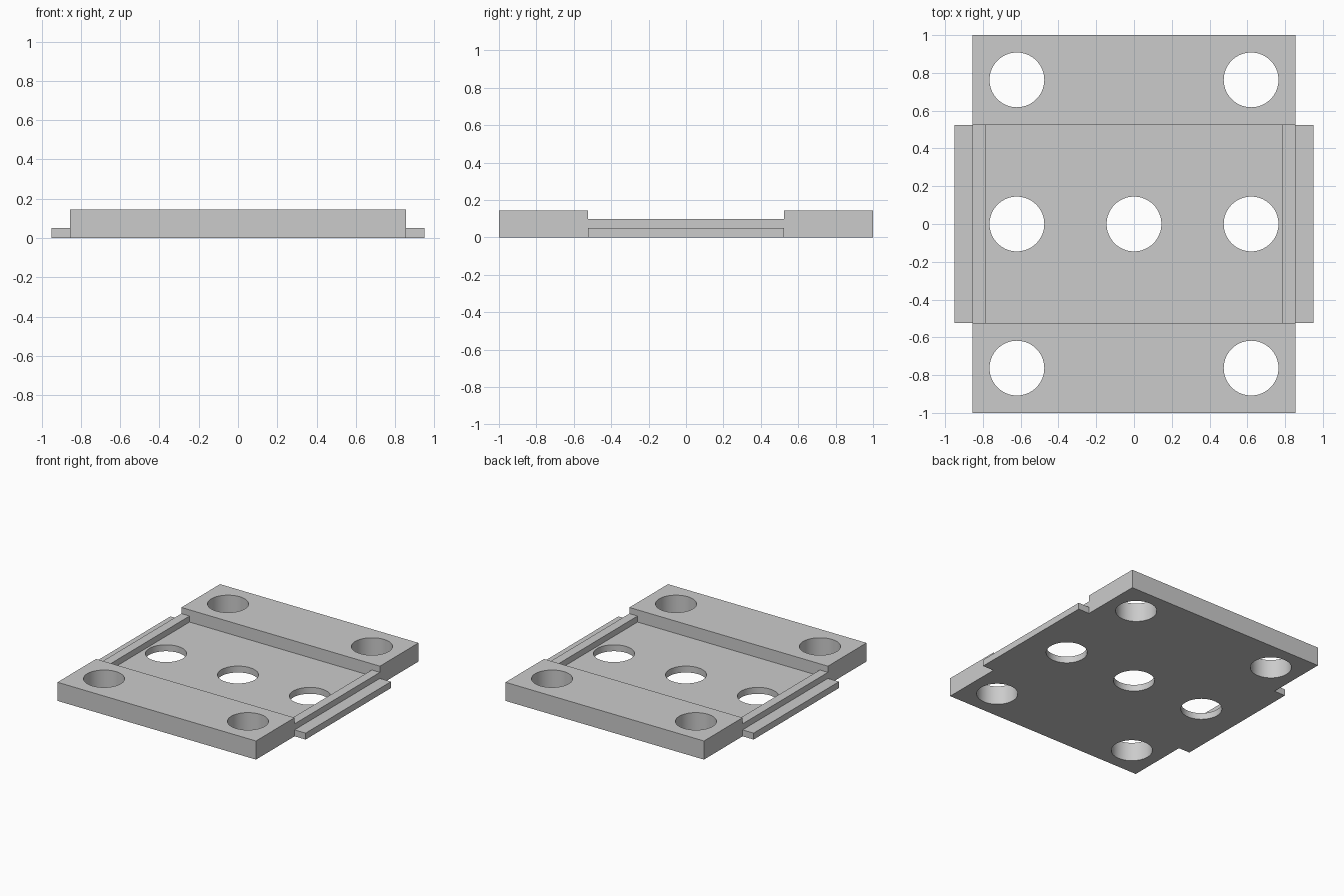
import bpy
import bmesh
from mathutils import Matrix, Vector

HALF_X, HALF_Y, HEIGHT = 0.855, 1.0, 0.145   # main body
FLOOR, LIP_TOP = 0.05, 0.097                 # recess levels
LIP_X, RECESS_Y = 0.785, 0.525               # recess extents
TAB_X = 0.95                                 # outer edge of side tabs
HOLE_X, HOLE_Y, HOLE_R = 0.62, 0.763, 0.145

cube = bpy.data.objects.get("Cube")
if cube:
    bpy.data.objects.remove(cube, do_unlink=True)

grey = bpy.data.materials.new("light grey")
grey.use_nodes = True
colour = (0.6, 0.6, 0.6, 1)
grey.diffuse_color = colour
grey.node_tree.nodes["Principled BSDF"].inputs["Base Color"].default_value = colour


def finish(name, bm):
    bmesh.ops.recalc_face_normals(bm, faces=bm.faces)
    mesh = bpy.data.meshes.new(name)
    bm.to_mesh(mesh)
    bm.free()
    mesh.materials.append(grey)
    obj = bpy.data.objects.new(name, mesh)
    bpy.context.collection.objects.link(obj)
    return obj


def box(name, low, high):
    low, high = Vector(low), Vector(high)
    bm = bmesh.new()
    place = Matrix.Translation((low + high) / 2) @ Matrix.Diagonal((high - low).to_4d())
    place[3][3] = 1
    bmesh.ops.create_cube(bm, size=1, matrix=place)
    return finish(name, bm)


def activate(obj):
    bpy.ops.object.select_all(action="DESELECT")
    obj.select_set(True)
    bpy.context.view_layer.objects.active = obj


def cut(obj, cutter):
    mod = obj.modifiers.new("cut", "BOOLEAN")
    mod.operation = "DIFFERENCE"
    mod.solver = "EXACT"
    mod.object = cutter
    cutter.hide_render = True
    activate(obj)
    bpy.ops.object.modifier_apply(modifier=mod.name)
    bpy.data.objects.remove(cutter, do_unlink=True)


# Main plate
plate = box("base_plate", (-HALF_X, -HALF_Y, 0), (HALF_X, HALF_Y, HEIGHT))

# Stepped recess across the middle, leaving a low lip on each side
right_half = [(LIP_X, FLOOR), (LIP_X, LIP_TOP), (1, LIP_TOP), (1, 0.3)]
profile = right_half + [(-x, z) for x, z in reversed(right_half)]
bm = bmesh.new()
face = bm.faces.new([bm.verts.new((x, -RECESS_Y, z)) for x, z in profile])
extruded = bmesh.ops.extrude_face_region(bm, geom=[face], use_keep_orig=True)
moved = [v for v in extruded["geom"] if isinstance(v, bmesh.types.BMVert)]
bmesh.ops.translate(bm, verts=moved, vec=(0, 2 * RECESS_Y, 0))
cut(plate, finish("recess_cutter", bm))

# Four corner holes and a row of three through the recess
holes = [(sx * HOLE_X, sy * HOLE_Y) for sx in (-1, 1) for sy in (-1, 0, 1)] + [(0, 0)]
bm = bmesh.new()
for x, y in holes:
    bmesh.ops.create_cone(bm, cap_ends=True, segments=64, radius1=HOLE_R,
                          radius2=HOLE_R, depth=1, matrix=Matrix.Translation((x, y, 0)))
cut(plate, finish("hole_cutter", bm))
activate(plate)
bpy.ops.object.shade_smooth_by_angle()

# Thin tabs along both sides
for side, name in ((1, "left_tab"), (-1, "right_tab")):
    inner, outer = sorted((side * HALF_X, side * TAB_X))
    box(name, (inner, -RECESS_Y, 0), (outer, RECESS_Y, FLOOR))
